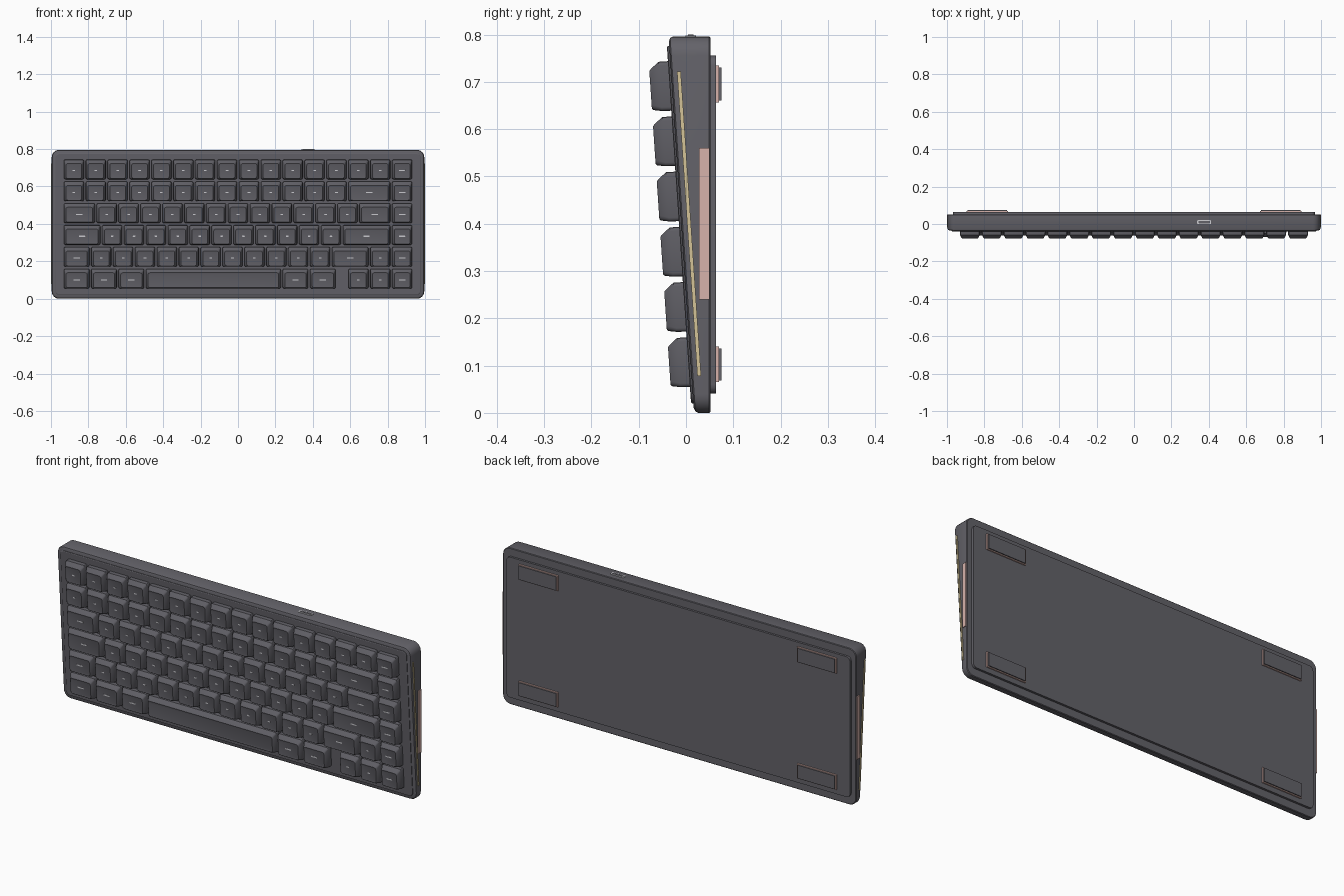
import bpy, bmesh, math
from mathutils import Vector

if "Cube" in bpy.data.objects:
    bpy.data.objects.remove(bpy.data.objects["Cube"], do_unlink=True)


def material(name, rgb):
    m = bpy.data.materials.new(name)
    m.use_nodes = True
    m.diffuse_color = (*rgb, 1)
    bsdf = m.node_tree.nodes["Principled BSDF"]
    bsdf.inputs["Base Color"].default_value = (*rgb, 1)
    bsdf.inputs["Roughness"].default_value = 0.6
    return m


CASE = material("graphite case", (0.125, 0.122, 0.14))
CAPS = material("graphite keycaps", (0.115, 0.113, 0.13))
PINK = material("dusty pink", (0.68, 0.45, 0.41))
GOLD = material("pale gold", (0.66, 0.55, 0.31))
MARK = material("light grey marks", (0.62, 0.62, 0.65))

SLOPE = 0.0676           # lean of the key plane
MID_Z, HALF_X, HALF_Z = 0.398, 0.996, 0.398
UNIT, ROW = 0.117, 0.1168


def front_y(z):
    return 0.014 - SLOPE * z


def rounded(hx, hy, r, n=4):
    """Rounded rectangle outline as 2D points."""
    pts = []
    for i, (sx, sy) in enumerate([(1, 1), (-1, 1), (-1, -1), (1, -1)]):
        for k in range(n + 1):
            a = math.pi / 2 * (i + k / n)
            pts.append((sx * (hx - r) + r * math.cos(a), sy * (hy - r) + r * math.sin(a)))
    return pts


def loft(name, rings, mat):
    """Skin a stack of rings and cap both ends."""
    bm = bmesh.new()
    loops = [[bm.verts.new(p) for p in ring] for ring in rings]
    for a, b in zip(loops, loops[1:]):
        for i in range(len(a)):
            j = (i + 1) % len(a)
            bm.faces.new((a[i], a[j], b[j], b[i]))
    bm.faces.new(loops[0])
    bm.faces.new(loops[-1])
    bmesh.ops.recalc_face_normals(bm, faces=bm.faces)
    me = bpy.data.meshes.new(name)
    bm.to_mesh(me)
    bm.free()
    me.shade_smooth()
    me.set_sharp_from_angle(angle=math.radians(30))
    me.materials.append(mat)
    ob = bpy.data.objects.new(name, me)
    bpy.context.collection.objects.link(ob)
    return ob


def box(name, x, y, z, mat):
    """Box from three (low, high) ranges."""
    rings = [[(x[0], q, z[0]), (x[1], q, z[0]), (x[1], q, z[1]), (x[0], q, z[1])] for q in y]
    return loft(name, rings, mat)


def case_ring(inset, depth=None, lift=0.0, radius=0.04):
    """Case outline at a flat depth, or following the sloped front."""
    ring = []
    for x, z in rounded(HALF_X - inset, HALF_Z - inset, max(radius - inset, 0.012), 6):
        z += MID_Z
        ring.append((x, front_y(z) + lift if depth is None else depth, z))
    return ring


def on_plane(x, zc, v, h):
    """Point on the leaning key plane: v runs up it, h stands out of it."""
    return Vector((x, front_y(zc) - SLOPE * v - h, zc + v - SLOPE * h))


# Case: wedge shell, raised front panel, back plate
loft("case", [case_ring(0.003, 0.052), case_ring(0, 0.049), case_ring(0, lift=0.012),
              case_ring(0.003, lift=0.006), case_ring(0.010, lift=0.003)], CASE)
loft("front_panel", [case_ring(0.02, lift=0.008), case_ring(0.02, lift=0.0),
                     case_ring(0.023, lift=-0.002)], CASE)
outline = rounded(0.968, 0.3575, 0.02)
loft("back_plate", [[(x, y, z + MID_Z) for x, z in outline] for y in (0.05, 0.063)], CASE)


# Keys
def key(name, x, zc, units):
    hw, hd = units * UNIT / 2 - 0.0045, 0.0525
    # half-size inset at sides, upper inset, lower inset, height, corner radius
    profile = [(0.0, 0.0, 0.0, -0.004, 0.008), (0.001, 0.0, 0.001, 0.022, 0.008),
               (0.009, 0.014, 0.004, 0.039, 0.010), (0.012, 0.018, 0.007, 0.0425, 0.010),
               (0.016, 0.022, 0.011, 0.0415, 0.008)]
    rings = []
    for side, up, low, h, r in profile:
        shift = (low - up) / 2
        pts = rounded(hw - side, hd - (up + low) / 2, r, 3)
        rings.append([on_plane(x + px, zc, pv + shift, h) for px, pv in pts])
    loft(name, rings, CAPS)


def mark(name, x, zc, hw, hv, mat):
    rings = [[on_plane(x + px, zc, pv - 0.004, h) for px, pv in rounded(hw, hv, 0.0015, 2)]
             for h in (0.041, 0.0421)]
    loft(name, rings, mat)


rows = [[1] * 16,
        [1] * 13 + [2, 1],
        [1.5] + [1] * 12 + [1.5, 1],
        [1.75] + [1] * 11 + [2.25, 1],
        [1.25] + [1] * 11 + [1.75, 1, 1],
        [1.25] * 3 + [6.25] + [1.25] * 2 + [-0.5, 1, 1, 1]]   # negative = gap
for r, widths in enumerate(rows):
    zc, u = 0.6915 - ROW * r, 0.0
    for c, w in enumerate(widths):
        x = (u + abs(w) / 2 - 8) * UNIT
        u += abs(w)
        if w < 0:
            continue
        key(f"key_row{r + 1}_{c + 1}", x, zc, w)
        if w < 6:
            wide = w > 1 or c == len(widths) - 1
            mark(f"key_mark_row{r + 1}_{c + 1}", x, zc, 0.017 if wide else 0.007, 0.003, MARK)

# Side inlays on both ends: slanted gold strip and pink panel
for side, s in (("left", 1), ("right", -1)):
    xs = (s * 0.99, s * 1.0)
    strip = [(-0.019, 0.722), (-0.011, 0.722), (0.032, 0.078), (0.024, 0.078)]
    loft(f"{side}_gold_strip", [[(x, y, z) for y, z in strip] for x in xs], GOLD)
    box(f"{side}_pink_panel", xs, (0.028, 0.0495), (0.24, 0.56), PINK)

    # Feet: pink base with a grey pad
    for level, z0, z1 in (("lower", 0.065, 0.14), ("upper", 0.657, 0.735)):
        x0, x1 = sorted((s * 0.675, s * 0.895))
        box(f"{side}_{level}_foot_base", (x0, x1), (0.06, 0.070), (z0, z1), PINK)
        box(f"{side}_{level}_foot_pad", (x0 + 0.005, x1 - 0.005), (0.068, 0.0755),
            (z0 + 0.004, z1 - 0.004), CASE)

# Port on the top edge
port = rounded(0.037, 0.011, 0.005)
core = rounded(0.031, 0.006, 0.003)
loft("port_rim", [[(x + 0.375, y + 0.01, z) for x, y in port] for z in (0.79, 0.7985)], MARK)
loft("port_core", [[(x + 0.375, y + 0.01, z) for x, y in core] for z in (0.79, 0.80)], CASE)
